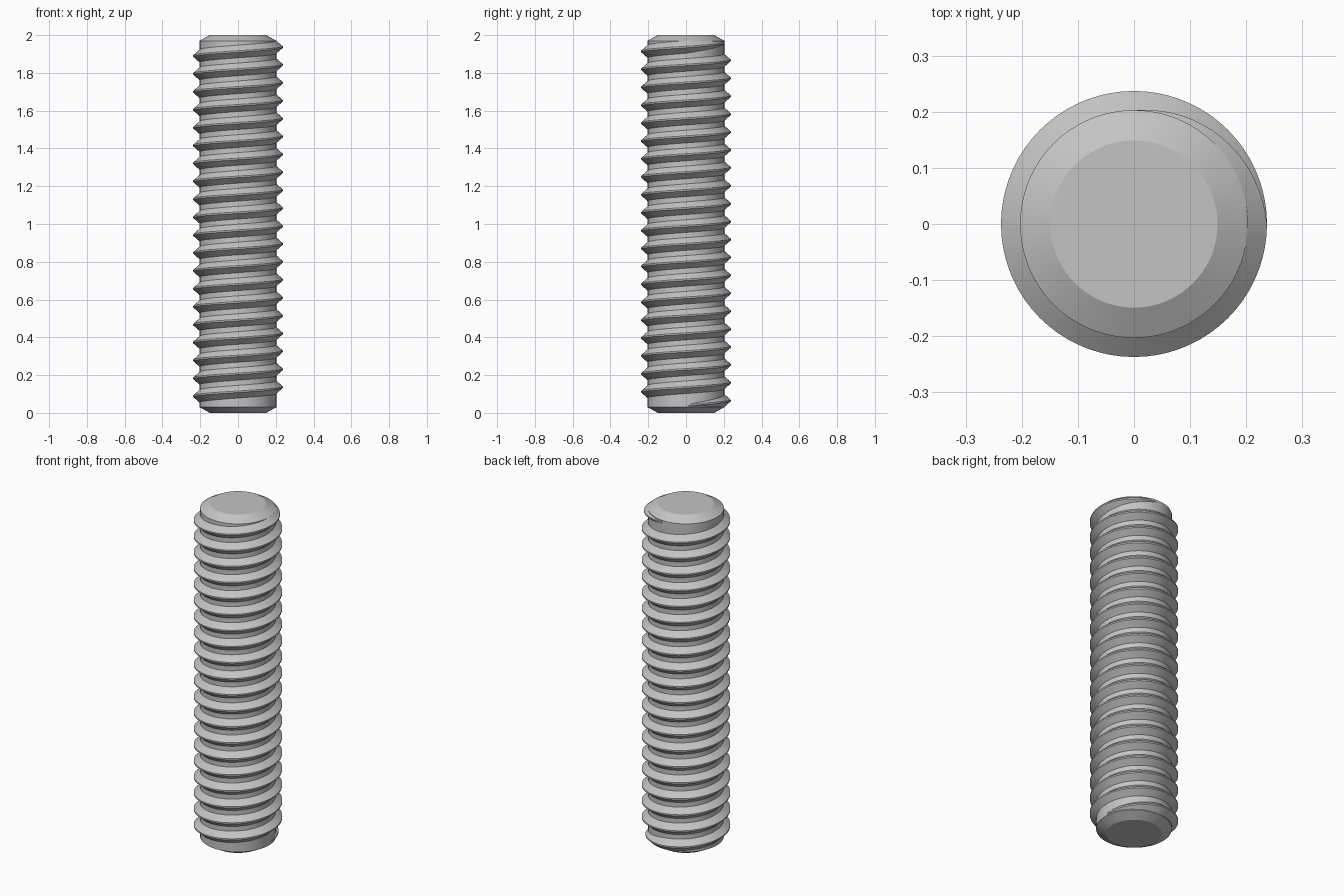
import bpy, bmesh, math

cube = bpy.data.objects.get("Cube")
if cube:
    bpy.data.objects.remove(cube, do_unlink=True)

LENGTH = 2.0
CORE_R, CREST_R, TIP_R = 0.203, 0.237, 0.149
CHAMFER = 0.03
PITCH, TURNS = 0.0948, 20.25
START_Z = 0.041
BASE_HALF, CREST_HALF = 0.034, 0.004
SEGS = 72

steel = bpy.data.materials.new("plain grey steel")
steel.use_nodes = True
grey = (0.55, 0.55, 0.55, 1)
steel.diffuse_color = grey
steel.node_tree.nodes["Principled BSDF"].inputs["Base Color"].default_value = grey


def finish(name, bm):
    bmesh.ops.recalc_face_normals(bm, faces=bm.faces)
    mesh = bpy.data.meshes.new(name)
    bm.to_mesh(mesh)
    bm.free()
    mesh.materials.append(steel)
    obj = bpy.data.objects.new(name, mesh)
    bpy.context.collection.objects.link(obj)
    bpy.ops.object.select_all(action='DESELECT')
    obj.select_set(True)
    bpy.context.view_layer.objects.active = obj
    bpy.ops.object.shade_smooth_by_angle(angle=math.radians(25))
    return obj


def ring(bm, points):
    return [bm.verts.new(p) for p in points]


def bridge(bm, a, b):
    n = len(a)
    for i in range(n):
        j = (i + 1) % n
        bm.faces.new((a[i], a[j], b[j], b[i]))


# Chamfered core rod
bm = bmesh.new()
profile = [(TIP_R, 0), (CORE_R, CHAMFER), (CORE_R, LENGTH - CHAMFER), (TIP_R, LENGTH)]
angles = [math.tau * i / SEGS for i in range(SEGS)]
rings = [ring(bm, [(r * math.cos(a), r * math.sin(a), z) for a in angles])
         for r, z in profile]
for lower, upper in zip(rings, rings[1:]):
    bridge(bm, lower, upper)
bm.faces.new(rings[0])
bm.faces.new(rings[-1])
finish("core_rod", bm)

# Right-handed helical thread, fading into the core over a quarter turn at each end
bm = bmesh.new()
steps = int(TURNS * SEGS)
fade_steps = SEGS / 4
sections = []
for i in range(steps + 1):
    a = math.tau * i / SEGS
    z = START_Z + PITCH * i / SEGS
    fade = min(1, i / fade_steps, (steps - i) / fade_steps)
    crest = CORE_R - 0.001 + (CREST_R - CORE_R + 0.001) * fade
    base = CREST_HALF + (BASE_HALF - CREST_HALF) * fade
    section = [(CORE_R - 0.004, -base), (CORE_R - 0.0005, -base),
               (crest, -CREST_HALF), (crest, CREST_HALF),
               (CORE_R - 0.0005, base), (CORE_R - 0.004, base)]
    sections.append(ring(bm, [(r * math.cos(a), r * math.sin(a), z + dz)
                              for r, dz in section]))
for first, second in zip(sections, sections[1:]):
    bridge(bm, first, second)
bm.faces.new(sections[0])
bm.faces.new(sections[-1])
finish("helical_thread", bm)
